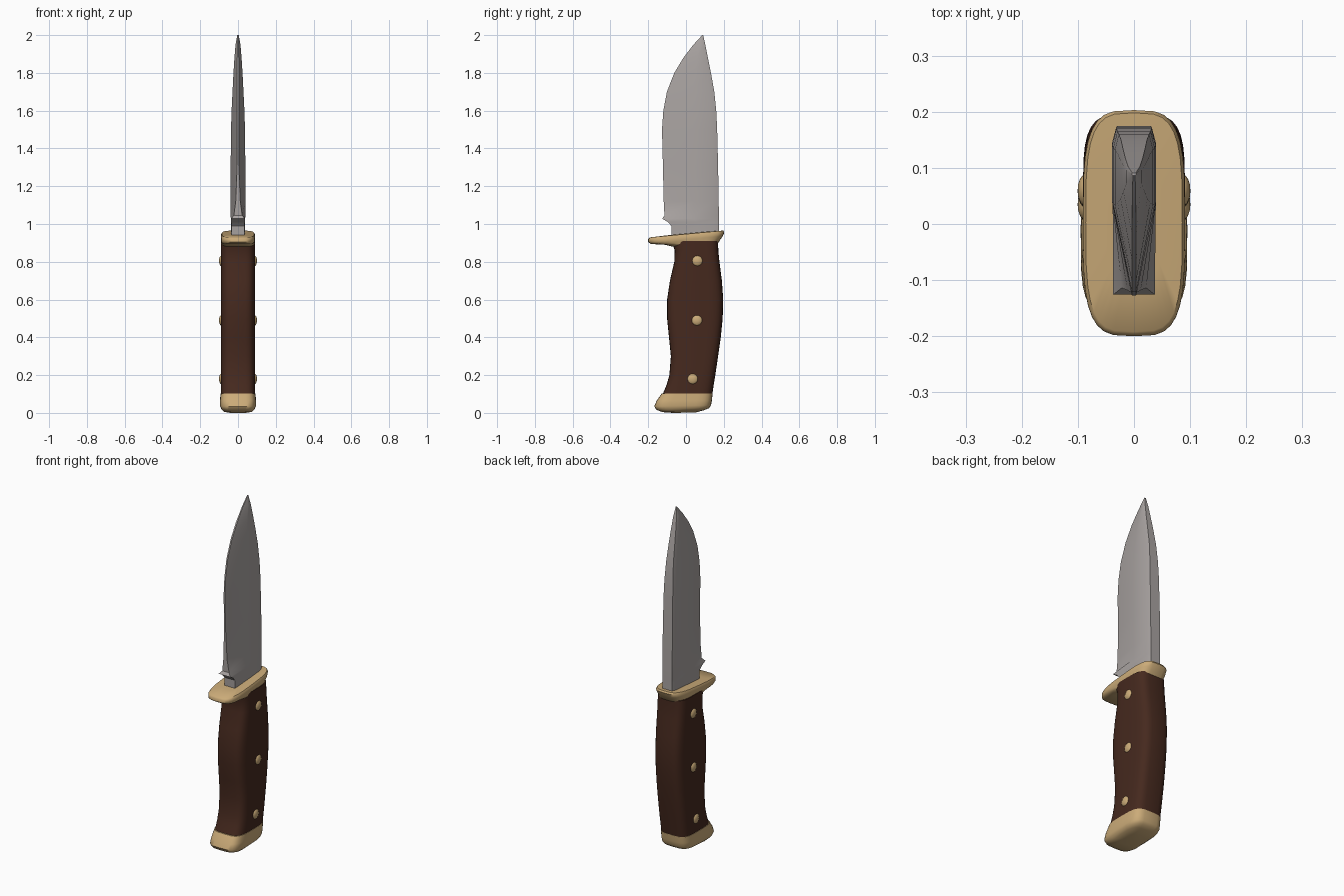
import bpy, bmesh, math

cube = bpy.data.objects.get("Cube")
if cube:
    bpy.data.objects.remove(cube)


def material(name, rgb):
    m = bpy.data.materials.new(name)
    m.use_nodes = True
    m.diffuse_color = (*rgb, 1)
    bsdf = m.node_tree.nodes["Principled BSDF"]
    bsdf.inputs["Base Color"].default_value = (*rgb, 1)
    bsdf.inputs["Roughness"].default_value = 0.6
    return m


steel = material("steel", (0.40, 0.37, 0.36))
wood = material("dark wood", (0.060, 0.022, 0.013))
brass = material("brass", (0.60, 0.41, 0.19))


def finish(obj, mat, angle):
    obj.data.materials.append(mat)
    bpy.ops.object.select_all(action='DESELECT')
    obj.select_set(True)
    bpy.context.view_layer.objects.active = obj
    bpy.ops.object.shade_smooth_by_angle(angle=math.radians(angle))


def loft(name, rings, mat, angle=40):
    """Skin a stack of closed rings and cap both ends."""
    bm = bmesh.new()
    rows = [[bm.verts.new(p) for p in ring] for ring in rings]
    n = len(rows[0])
    for a, b in zip(rows, rows[1:]):
        for i in range(n):
            j = (i + 1) % n
            bm.faces.new((a[i], a[j], b[j], b[i]))
    bm.faces.new(rows[0][::-1])
    bm.faces.new(rows[-1])
    bmesh.ops.recalc_face_normals(bm, faces=bm.faces)
    mesh = bpy.data.meshes.new(name)
    bm.to_mesh(mesh)
    bm.free()
    obj = bpy.data.objects.new(name, mesh)
    bpy.context.collection.objects.link(obj)
    finish(obj, mat, angle)


def rounded(front, back, width, z_front, z_back, power=4, sides=32):
    """Rounded-rectangle ring, tilted from its front to its back height."""
    ring = []
    for i in range(sides):
        a = 2 * math.pi * i / sides
        c, s = math.cos(a), math.sin(a)
        x = math.copysign(abs(c) ** (2 / power), c) * width
        t = 0.5 + 0.5 * math.copysign(abs(s) ** (2 / power), s)
        ring.append((x, front + (back - front) * t, z_front + (z_back - z_front) * t))
    return ring


def blade_ring(z, front, back, width, edge):
    """Wedge section: flat spine, full flanks, narrowing to the edge."""
    d = back - front
    half = [(edge, front), (width, back - 0.45 * d),
            (width, back - 0.1 * d), (width * 0.8, back)]
    return [(x, y, z) for x, y in half] + [(-x, y, z) for x, y in half[::-1]]


# Blade: height, edge y, spine y, half width, half edge thickness
blade = [
    (0.92, -0.075, 0.175, 0.038, 0.034), (0.99, -0.078, 0.174, 0.038, 0.034),
    (1.01, -0.095, 0.174, 0.038, 0.036), (1.028, -0.126, 0.174, 0.038, 0.037),
    (1.045, -0.114, 0.174, 0.039, 0.022), (1.12, -0.118, 0.173, 0.039, 0.012),
    (1.30, -0.122, 0.170, 0.039, 0.005), (1.50, -0.127, 0.165, 0.037, 0.004),
    (1.60, -0.120, 0.160, 0.034, 0.004), (1.70, -0.101, 0.150, 0.029, 0.004),
    (1.80, -0.062, 0.132, 0.024, 0.004), (1.88, -0.014, 0.116, 0.019, 0.004),
    (1.95, 0.040, 0.102, 0.013, 0.003), (2.0, 0.086, 0.091, 0.004, 0.002)]
loft("blade", [blade_ring(*r) for r in blade], steel, 35)

# Grip: height, front y, back y
grip = [
    (0.09, -0.127, 0.138), (0.15, -0.102, 0.147), (0.2, -0.088, 0.155),
    (0.3, -0.080, 0.170), (0.4, -0.090, 0.184), (0.5, -0.100, 0.194),
    (0.6, -0.100, 0.197), (0.7, -0.085, 0.190), (0.8, -0.062, 0.177),
    (0.86, -0.060, 0.171), (0.91, -0.075, 0.170)]
loft("grip", [rounded(f, b, 0.091, z, z) for z, f, b in grip], wood, 60)

# Guard with a lip reaching past the front of the grip
guard = [
    (-0.07, 0.166, 0.084, 0.880, 0.895), (-0.11, 0.172, 0.086, 0.890, 0.902),
    (-0.185, 0.182, 0.088, 0.894, 0.918), (-0.200, 0.194, 0.091, 0.904, 0.935),
    (-0.200, 0.203, 0.091, 0.920, 0.955), (-0.192, 0.198, 0.086, 0.929, 0.965),
    (-0.10, 0.12, 0.05, 0.940, 0.960)]
loft("guard", [rounded(*r, power=3.6) for r in guard], brass, 50)

# Pommel cap with a rounded underside
pommel = [
    (-0.07, 0.05, 0.045, 0.004, 0.006), (-0.125, 0.095, 0.075, 0.008, 0.014),
    (-0.158, 0.122, 0.089, 0.017, 0.025), (-0.168, 0.132, 0.095, 0.035, 0.040),
    (-0.155, 0.137, 0.095, 0.065, 0.065), (-0.129, 0.141, 0.093, 0.102, 0.102)]
loft("pommel", [rounded(*r) for r in pommel], brass, 50)

# Domed rivets on both sides of the grip
for place, y, z in (("upper", 0.060, 0.805), ("middle", 0.058, 0.49), ("lower", 0.035, 0.18)):
    for side, sign in (("left", 1), ("right", -1)):
        bpy.ops.mesh.primitive_uv_sphere_add(
            segments=16, ring_count=8, radius=0.029,
            location=(sign * 0.086, y, z), rotation=(0, math.pi / 2, 0))
        rivet = bpy.context.object
        rivet.name = f"{place}_rivet_{side}"
        rivet.scale = (1, 1, 0.5)
        finish(rivet, brass, 60)

# Ground the lowest point exactly
for obj in bpy.data.objects:
    if obj.name == "pommel":
        low = min(v.co.z for v in obj.data.vertices)
        for v in obj.data.vertices:
            if v.co.z < 0.01:
                v.co.z -= low
